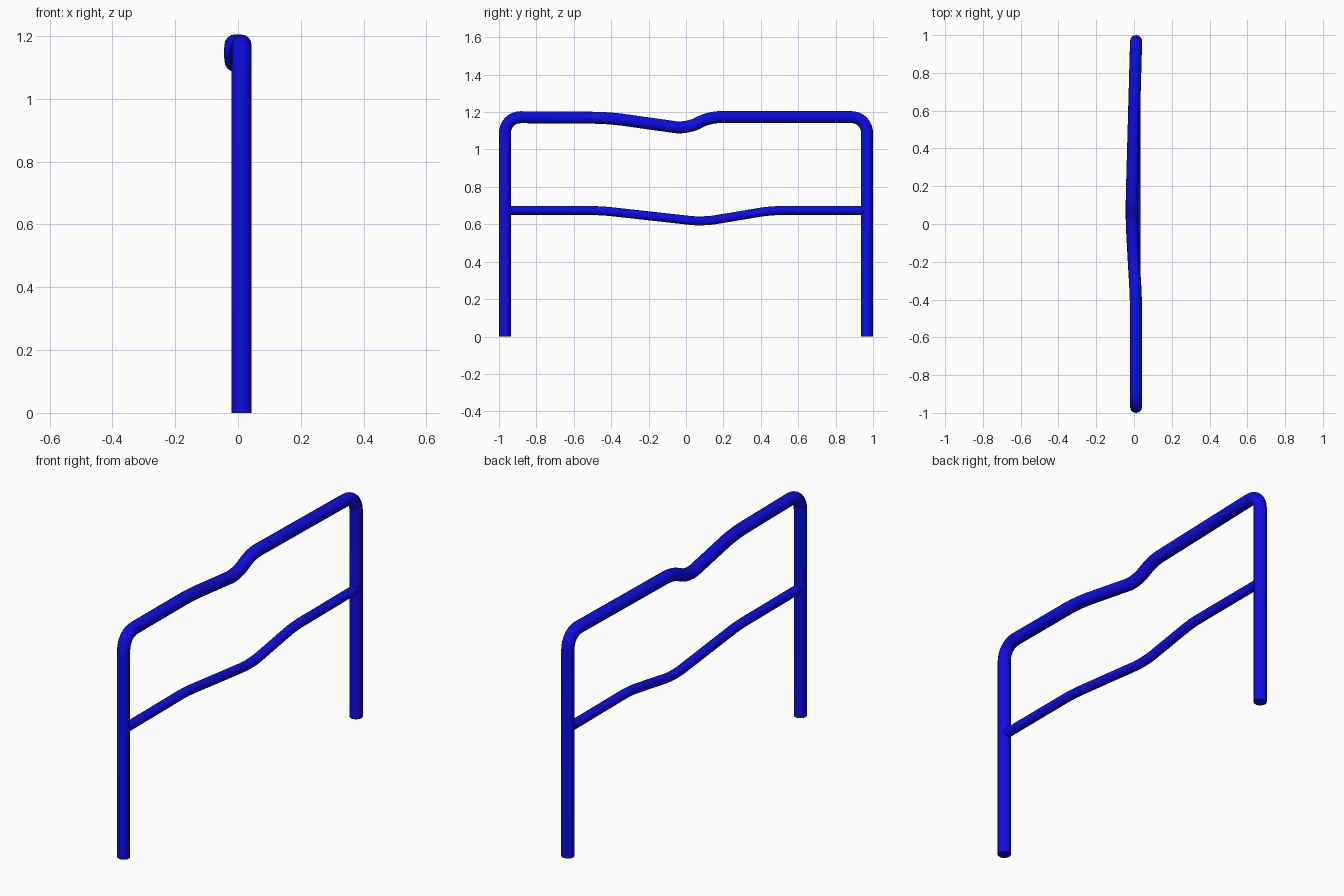
import bpy
from mathutils import Vector

cube = bpy.data.objects.get("Cube")
if cube:
    bpy.data.objects.remove(cube, do_unlink=True)

BLUE = (0.004, 0.004, 0.75, 1.0)
blue = bpy.data.materials.new("blue paint")
blue.use_nodes = True
blue.diffuse_color = BLUE
blue.node_tree.nodes["Principled BSDF"].inputs["Base Color"].default_value = BLUE


def rounded_path(corners, steps=8):
    """Corners are (x, y, z, cut length); each cut is replaced by a smooth bend."""
    pts = [Vector(c[:3]) for c in corners]
    path = [pts[0]]
    for i in range(1, len(pts) - 1):
        p, cut = pts[i], corners[i][3]
        a = p + (pts[i - 1] - p).normalized() * cut
        b = p + (pts[i + 1] - p).normalized() * cut
        # blend a quadratic bend with a slight pull toward the corner
        for s in range(steps + 1):
            t = s / steps
            w = 2 * t * (1 - t) * 0.75
            k = (1 - t) ** 2 + w + t ** 2
            path.append((a * (1 - t) ** 2 + p * w + b * t ** 2) / k)
    path.append(pts[-1])
    return path


def tube(name, corners, radius):
    curve = bpy.data.curves.new(name, "CURVE")
    curve.dimensions = "3D"
    curve.bevel_depth = radius
    curve.bevel_resolution = 6
    curve.use_fill_caps = True
    spline = curve.splines.new("POLY")
    path = rounded_path(corners)
    spline.points.add(len(path) - 1)
    for point, co in zip(spline.points, path):
        point.co = (*co, 1)
    curve.materials.append(blue)
    obj = bpy.data.objects.new(name, curve)
    bpy.context.collection.objects.link(obj)
    bpy.ops.object.select_all(action="DESELECT")
    obj.select_set(True)
    bpy.context.view_layer.objects.active = obj
    bpy.ops.object.convert(target="MESH")
    bpy.ops.object.shade_smooth_by_angle()


X, LEG_Y, TOP, MID = 0.011, 0.968, 1.173, 0.673

# Legs and dented top bar as one bent tube
tube("hoop_frame", [
    (X, -LEG_Y, 0, 0),
    (X, -LEG_Y, TOP, 0.085),
    (X, -0.41, 1.169, 0.08),
    (-0.012, 0.0, 1.111, 0.06),
    (-0.012, 0.13, TOP, 0.05),
    (X, LEG_Y, TOP, 0.085),
    (X, LEG_Y, 0, 0),
], 0.032)

# Thinner dented rail between the legs
tube("middle_rail", [
    (X, -LEG_Y, MID, 0),
    (X, -0.45, MID, 0.05),
    (X, 0.09, 0.613, 0.07),
    (X, 0.45, MID, 0.05),
    (X, LEG_Y, MID, 0),
], 0.024)
